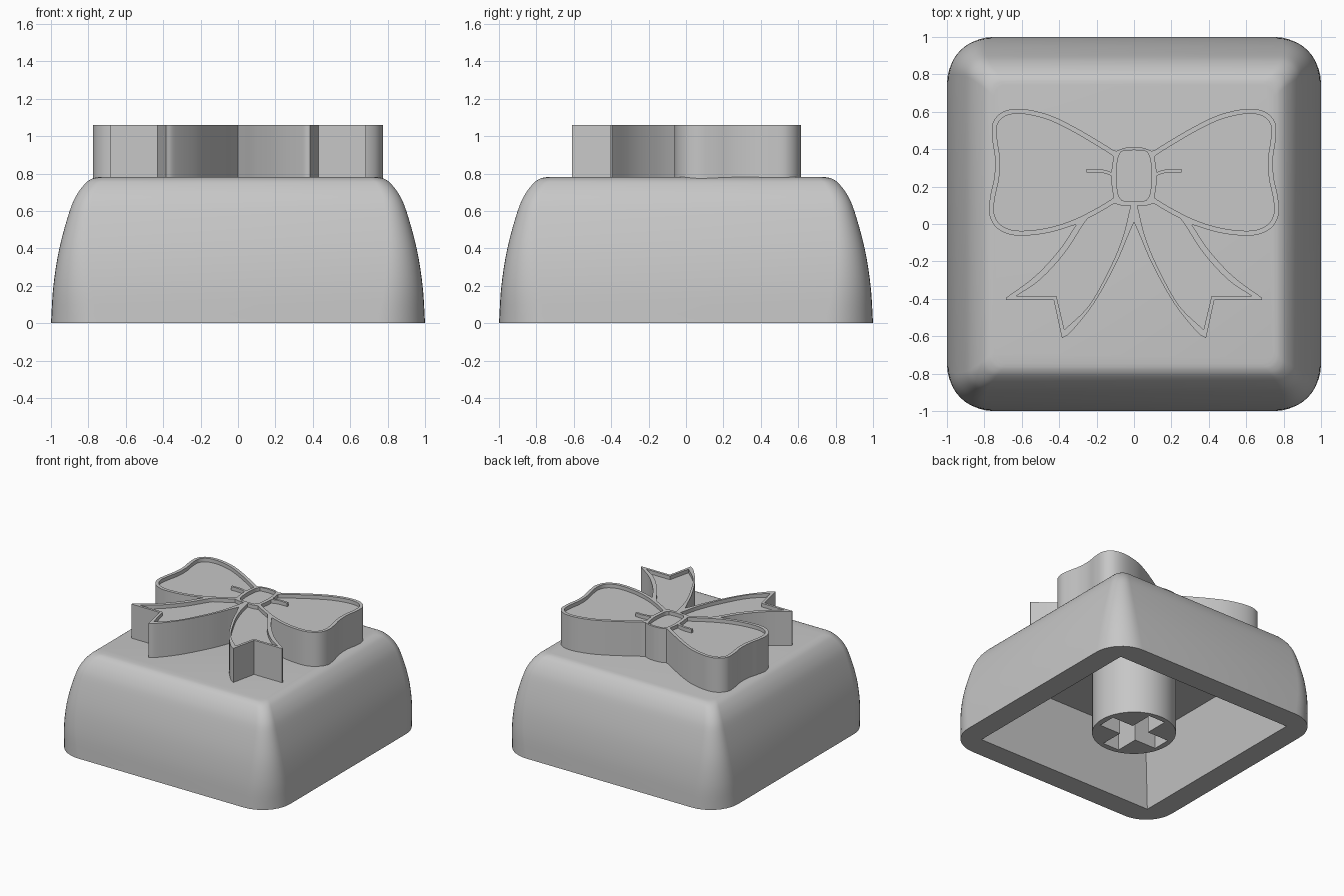
import bpy, bmesh, math
from mathutils import Vector

cube = bpy.data.objects.get("Cube")
if cube:
    bpy.data.objects.remove(cube, do_unlink=True)

grey = bpy.data.materials.new("plain_grey")
grey.use_nodes = True
colour = (0.57, 0.57, 0.57, 1)
grey.diffuse_color = colour
grey.node_tree.nodes["Principled BSDF"].inputs["Base Color"].default_value = colour


def finish(name, bm):
    """Clean a bmesh and turn it into a smooth shaded object."""
    bmesh.ops.remove_doubles(bm, verts=bm.verts, dist=0.0005)
    bmesh.ops.recalc_face_normals(bm, faces=bm.faces)
    mesh = bpy.data.meshes.new(name)
    bm.to_mesh(mesh)
    bm.free()
    mesh.materials.append(grey)
    obj = bpy.data.objects.new(name, mesh)
    bpy.context.collection.objects.link(obj)
    bpy.ops.object.select_all(action='DESELECT')
    obj.select_set(True)
    bpy.context.view_layer.objects.active = obj
    bpy.ops.object.shade_smooth_by_angle(angle=math.radians(30))


def smooth(points, steps=6):
    """Smooth open curve through the points."""
    pts = [Vector(p) for p in points]
    pts = [2 * pts[0] - pts[1]] + pts + [2 * pts[-1] - pts[-2]]
    out = []
    for a, b, c, d in zip(pts, pts[1:], pts[2:], pts[3:]):
        for i in range(steps):
            t = i / steps
            out.append(b + (c - a) * t / 2 + (a * 2 - b * 5 + c * 4 - d) * t * t / 2
                       + (b * 3 - a - c * 3 + d) * t ** 3 / 2)
    return out + [pts[-2]]


def offset(path, dist):
    """Move an open path sideways to its right."""
    out = []
    for i, p in enumerate(path):
        d = (path[min(i + 1, len(path) - 1)] - path[max(i - 1, 0)]).normalized()
        out.append(p + Vector((d.y, -d.x)) * dist)
    return out


def flip(path):
    return [Vector((-p[0], p[1])) for p in reversed(path)]


def prism(name, outlines, low, high):
    """Extrude a flat outline, with any inner outlines as holes."""
    curve = bpy.data.curves.new(name, 'CURVE')
    curve.dimensions = '2D'
    curve.fill_mode = 'BOTH'
    curve.extrude = (high - low) / 2
    for outline in outlines:
        spline = curve.splines.new('POLY')
        spline.points.add(len(outline) - 1)
        for point, p in zip(spline.points, outline):
            point.co = (p[0], p[1], 0, 1)
        spline.use_cyclic_u = True
    temp = bpy.data.objects.new(name + "_curve", curve)
    bpy.context.collection.objects.link(temp)
    graph = bpy.context.evaluated_depsgraph_get()
    mesh = bpy.data.meshes.new_from_object(temp.evaluated_get(graph))
    bpy.data.objects.remove(temp, do_unlink=True)
    bm = bmesh.new()
    bm.from_mesh(mesh)
    bpy.data.meshes.remove(mesh)
    bmesh.ops.translate(bm, verts=bm.verts, vec=(0, 0, (low + high) / 2))
    finish(name, bm)


def rounded_square(half, radius, arc=10):
    pts = []
    for corner in range(4):
        mid = math.pi / 4 + corner * math.pi / 2
        c = Vector((math.cos(mid), math.sin(mid))) * math.sqrt(2) * (half - radius)
        for i in range(arc + 1):
            a = mid + (i / arc - 0.5) * math.pi / 2
            pts.append(c + Vector((math.cos(a), math.sin(a))) * radius)
    return pts


# Hollow cap: curved outer skin, then a sharp cornered cavity
ROOF = 0.535
skin = smooth([(1, 0), (0.987, 0.2), (0.955, 0.4), (0.9, 0.6), (0.86, 0.69),
               (0.813, 0.75), (0.778, 0.773), (0.748, 0.78)], 4)
levels = [(0.715, ROOF, 0), (0.815, 0, 0)]
levels += [(p.x, p.y, 0.25 - 0.18 * p.y / 0.78) for p in skin]
bm = bmesh.new()
rings = [[bm.verts.new((p.x, p.y, z)) for p in rounded_square(h, r)] for h, z, r in levels]
for lower, upper in zip(rings, rings[1:]):
    for i in range(len(lower)):
        j = (i + 1) % len(lower)
        bm.faces.new((lower[i], lower[j], upper[j], upper[i]))
bm.faces.new(rings[-1])
bmesh.ops.remove_doubles(bm, verts=bm.verts, dist=0.0005)
roof = [v for v in bm.verts if abs(v.co.z - ROOF) < 0.001 and abs(v.co.x) < 0.72
        and abs(abs(v.co.x) - abs(v.co.y)) < 0.001]
bm.faces.new(sorted(roof, key=lambda v: math.atan2(v.co.y, v.co.x)))
finish("key_cap", bm)

# Round stem with a cross shaped socket
circle = [(0.316 * math.cos(i * math.tau / 48), 0.316 * math.sin(i * math.tau / 48))
          for i in range(48)]
cross = []
for turn in range(4):
    for x, y in ((0.27, -0.075), (0.27, 0.075), (0.075, 0.075)):
        for _ in range(turn):
            x, y = -y, x
        cross.append((x, y))
prism("stem_socket", [circle, cross], 0, 0.4)
prism("stem_core", [circle], 0.4, ROOF + 0.02)

# Bow outlines, right half, later mirrored
loop = smooth([(0.095, 0.385), (0.2, 0.45), (0.33, 0.525), (0.46, 0.585), (0.6, 0.615),
               (0.7, 0.6), (0.755, 0.54), (0.757, 0.45), (0.743, 0.35), (0.747, 0.25),
               (0.768, 0.15), (0.775, 0.06), (0.74, -0.015), (0.66, -0.057),
               (0.55, -0.06), (0.43, -0.04), (0.31, 0), (0.19, 0.06), (0.09, 0.12)])
knot_top = smooth([(0, 0.412), (0.05, 0.407), (0.095, 0.39)])
tail_side = smooth([(0.31, -0.005), (0.4, -0.14), (0.53, -0.28), (0.685, -0.395)])
tail_inner = smooth([(0.385, -0.61), (0.335, -0.575), (0.215, -0.425), (0.1, -0.22),
                     (0.035, -0.07), (0, 0.01)])
loop_edge = [p for p in loop[1:] if p.x > 0.315 or p.y > 0.3]
half = knot_top + loop_edge + tail_side + [(0.685, -0.405), (0.43, -0.405)] + tail_inner
silhouette = half + flip(half)[1:-1]

# Recessed panels inside the bow
loop_hole = [p for p in offset(loop, 0.026) if p.x > 0.118]
loop_hole += smooth([(0.11, 0.14), (0.122, 0.25), (0.11, 0.36)])
tail_hole = [(0.018, 0.1), (0.07, 0.1)]
tail_hole += [p for p in reversed(loop) if 0.1 < p.x < 0.26 and p.y < 0.2]
tail_hole += smooth([(0.27, 0), (0.375, -0.16), (0.505, -0.3), (0.63, -0.385)])
tail_hole += [(0.415, -0.385)]
tail_hole += smooth([(0.372, -0.565), (0.24, -0.435), (0.126, -0.23), (0.06, -0.07),
                     (0.022, 0.08)])
knot_side = smooth([(0.07, 0.388), (0.088, 0.34), (0.094, 0.25), (0.085, 0.16), (0.065, 0.125)])
knot_hole = [(0, 0.395)] + knot_side + [(0, 0.12)] + flip(knot_side)

FLOOR, TOP = 1.03, 1.06
holes = [loop_hole, flip(loop_hole), tail_hole, flip(tail_hole), knot_hole]
prism("bow_body", [silhouette], 0.74, FLOOR)
prism("bow_rim", [silhouette] + holes, FLOOR, TOP)

# Short fold ridges beside the knot
spine = smooth([(0.11, 0.262), (0.15, 0.278), (0.2, 0.285), (0.255, 0.283)])
ridge = offset(spine, 0.009) + list(reversed(offset(spine, -0.009)))
prism("left_fold_ridge", [ridge], FLOOR - 0.01, TOP)
prism("right_fold_ridge", [flip(ridge)], FLOOR - 0.01, TOP)
